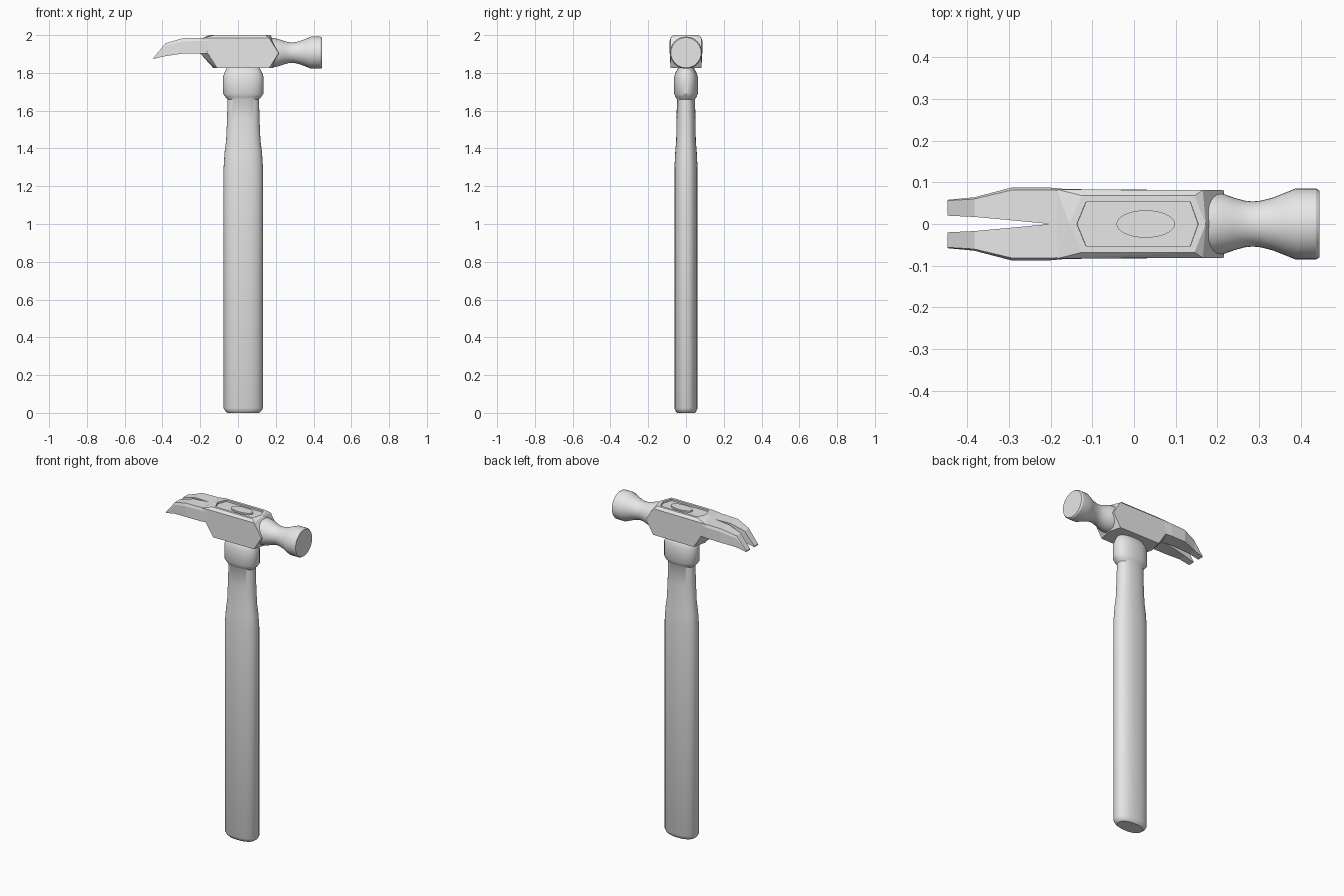
import bpy, bmesh, math

if "Cube" in bpy.data.objects:
    bpy.data.objects.remove(bpy.data.objects["Cube"])

grey = bpy.data.materials.new("plain grey")
grey.diffuse_color = (0.8, 0.8, 0.8, 1)
grey.use_nodes = True
grey.node_tree.nodes["Principled BSDF"].inputs["Base Color"].default_value = grey.diffuse_color


def finish(bm, name, angle=None):
    bmesh.ops.recalc_face_normals(bm, faces=bm.faces)
    mesh = bpy.data.meshes.new(name)
    bm.to_mesh(mesh)
    bm.free()
    mesh.materials.append(grey)
    ob = bpy.data.objects.new(name, mesh)
    bpy.context.collection.objects.link(ob)
    if angle:
        bpy.ops.object.select_all(action='DESELECT')
        ob.select_set(True)
        bpy.context.view_layer.objects.active = ob
        bpy.ops.object.shade_smooth_by_angle(angle=math.radians(angle))
    return ob


def loft(bm, rings):
    """Skin a list of equal-length point rings and cap both ends."""
    vs = [[bm.verts.new(p) for p in r] for r in rings]
    n = len(vs[0])
    for a, b in zip(vs, vs[1:]):
        for i in range(n):
            j = (i + 1) % n
            bm.faces.new((a[i], a[j], b[j], b[i]))
    bm.faces.new(vs[0][::-1])
    bm.faces.new(vs[-1])


def oval(rx, ry, n, power=2.0):
    """Superellipse outline."""
    pts = []
    for i in range(n):
        a = 2 * math.pi * i / n
        c, s = math.cos(a), math.sin(a)
        pts.append((rx * math.copysign(abs(c) ** (2 / power), c),
                    ry * math.copysign(abs(s) ** (2 / power), s)))
    return pts


HX = 0.028   # handle axis
HZ = 1.907   # striking face axis

# Handle: oval sections (z, half width, half depth)
sections = [(0, .083, .046), (.008, .094, .054), (.025, .104, .061), (1.30, .104, .061),
            (1.38, .099, .057), (1.44, .091, .052), (1.55, .086, .050), (1.66, .083, .048),
            (1.672, .094, .055), (1.69, .107, .063), (1.78, .107, .063),
            (1.805, .098, .054), (1.825, .088, .042), (1.85, .085, .040)]
bm = bmesh.new()
loft(bm, [[(HX + x, y, z) for x, y in oval(rx, ry, 32, 2.3)] for z, rx, ry in sections])
finish(bm, "handle", 35)

# Head body: faceted block, pointed in plan, with a recessed panel on top
half = [(-.125, .068, 2), (.145, .068, 2), (-.185, .083, 1.985), (.165, .081, 1.985),
        (-.16, .084, 1.903), (.215, .081, 1.905), (-.11, .083, 1.825), (.165, .081, 1.825)]
middle = [(-.155, 0, 2), (.172, 0, 2), (-.2, 0, 1.903), (.228, 0, 1.905),
          (-.13, 0, 1.825), (.185, 0, 1.825)]
bm = bmesh.new()
for p in middle + half + [(x, -y, z) for x, y, z in half]:
    bm.verts.new(p)
bmesh.ops.convex_hull(bm, input=bm.verts)
bmesh.ops.dissolve_limit(bm, angle_limit=0.02, verts=bm.verts, edges=bm.edges)
bm.normal_update()
top = [f for f in bm.faces if all(v.co.z > 1.999 for v in f.verts)]
bmesh.ops.inset_region(bm, faces=top, thickness=0.018)
bmesh.ops.inset_region(bm, faces=top, thickness=0.0005, depth=-0.01)
finish(bm, "head_body")

# Handle end showing in the panel
bm = bmesh.new()
loft(bm, [[(HX + x, y, z) for x, y in oval(.07, .033, 32)] for z in (1.98, 1.999)])
finish(bm, "handle_end", 30)

# Neck and striking face: turned around the x axis (x, radius)
turned = [(.15, .081), (.18, .079), (.215, .072), (.24, .063), (.265, .056), (.285, .054),
          (.305, .056), (.335, .064), (.36, .074), (.387, .085), (.437, .085), (.445, .080)]
bm = bmesh.new()
loft(bm, [[(x, a, HZ + b) for a, b in oval(r, r, 32)] for x, r in turned])
finish(bm, "striking_face", 25)

# Claws: x, top z, bottom z, inner y, outer y, outer y along the top edge
stations = [(-.10, 1.985, 1.903, 0, .078, .074), (-.20, 1.985, 1.903, 0, .087, .082),
            (-.295, 1.983, 1.902, .009, .087, .081), (-.383, 1.957, 1.889, .017, .064, .060),
            (-.447, 1.880, 1.874, .020, .058, .056)]
for side, name in ((1, "claw_back"), (-1, "claw_front")):
    bm = bmesh.new()
    loft(bm, [[(x, side * yi, zb), (x, side * yo, zb), (x, side * yo, zt - .2 * (zt - zb)),
               (x, side * yt, zt), (x, side * yi, zt)] for x, zt, zb, yi, yo, yt in stations])
    finish(bm, name)
